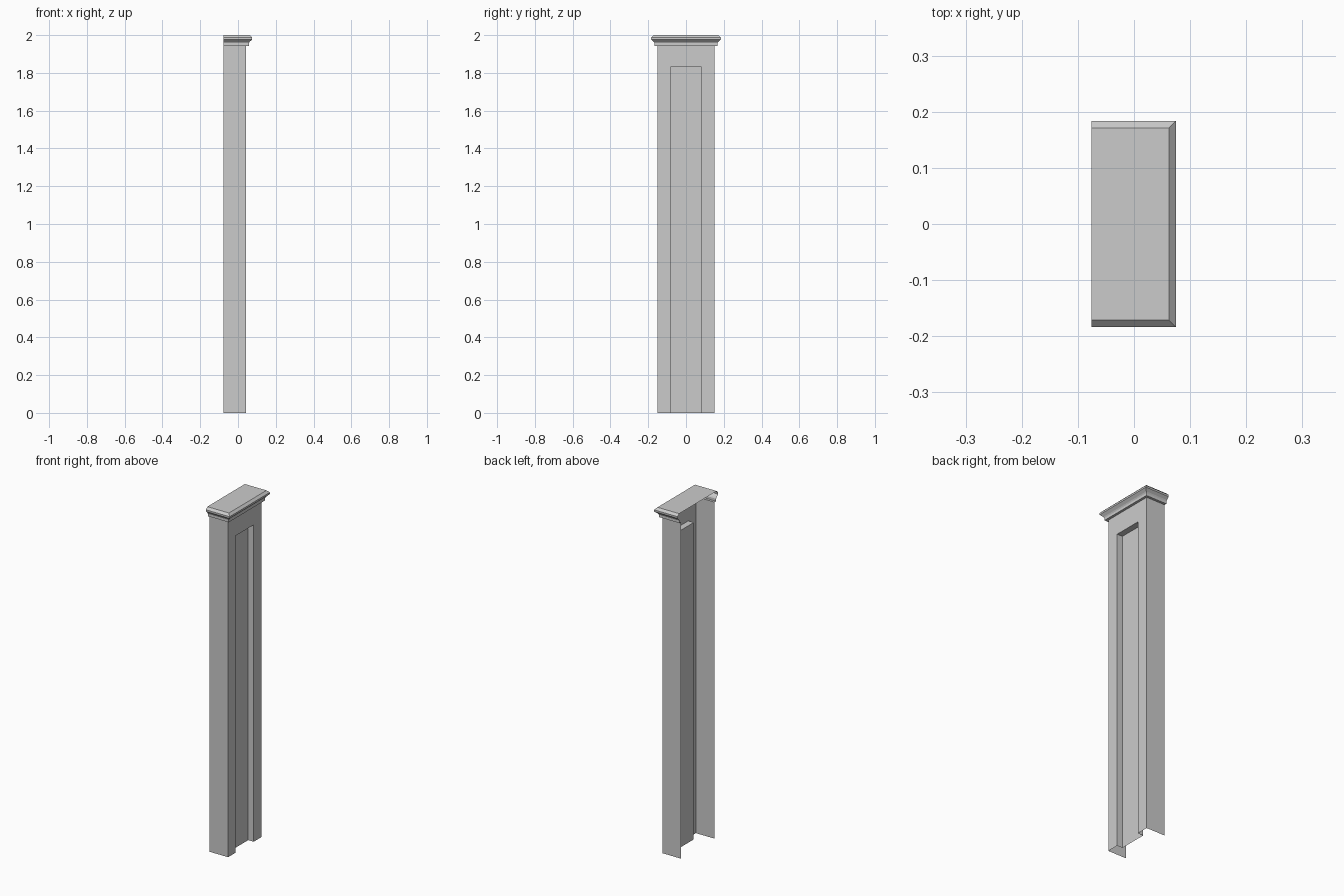
import bpy, bmesh

if "Cube" in bpy.data.objects:
    bpy.data.objects.remove(bpy.data.objects["Cube"])

BACK, FRONT, HALF = -0.076, 0.043, 0.152      # shaft: open back, face, half width
NECK, TOP = 1.943, 2.0
PANEL_HALF, PANEL_TOP, DEPTH = 0.082, 1.83, 0.035


def make_object(name, bm):
    bmesh.ops.remove_doubles(bm, verts=bm.verts, dist=1e-5)
    bmesh.ops.recalc_face_normals(bm, faces=bm.faces)
    mesh = bpy.data.meshes.new(name)
    bm.to_mesh(mesh)
    bm.free()
    obj = bpy.data.objects.new(name, mesh)
    bpy.context.collection.objects.link(obj)
    return obj


def face(bm, *points):
    return bm.faces.new([bm.verts.new(p) for p in points])


def ring(offset, z):
    """Three-sided path around the shaft, open at the back."""
    x, y = FRONT + offset, HALF + offset
    return [(BACK, -y, z), (x, -y, z), (x, y, z), (BACK, y, z)]


# Shaft: two sides, a face frame and a recessed panel, open at back and bottom
bm = bmesh.new()
inner = FRONT - DEPTH
for s in (-1, 1):
    h, p = s * HALF, s * PANEL_HALF
    face(bm, (BACK, h, 0), (FRONT, h, 0), (FRONT, h, NECK), (BACK, h, NECK))
    face(bm, (FRONT, h, 0), (FRONT, p, 0), (FRONT, p, PANEL_TOP),
         (FRONT, 0, PANEL_TOP), (FRONT, 0, NECK), (FRONT, h, NECK))
    face(bm, (FRONT, p, 0), (inner, p, 0), (inner, p, PANEL_TOP), (FRONT, p, PANEL_TOP))
    face(bm, (inner, p, 0), (inner, 0, 0), (inner, 0, PANEL_TOP), (inner, p, PANEL_TOP))
    face(bm, (FRONT, p, PANEL_TOP), (inner, p, PANEL_TOP),
         (inner, 0, PANEL_TOP), (FRONT, 0, PANEL_TOP))
bmesh.ops.remove_doubles(bm, verts=bm.verts, dist=1e-5)
bmesh.ops.dissolve_limit(bm, angle_limit=0.01, verts=bm.verts, edges=bm.edges)
make_object("pilaster_shaft", bm)

# Capital: moulding profile swept around three sides, closed on top
profile = [(0, NECK), (0.014, NECK), (0.014, 1.957), (0.018, 1.964),
           (0.032, 1.977), (0.032, 1.987), (0.019, TOP)]
bm = bmesh.new()
rings = [ring(*p) for p in profile]
for low, high in zip(rings, rings[1:]):
    for i in range(3):
        face(bm, low[i], low[i + 1], high[i + 1], high[i])
face(bm, *rings[-1])
make_object("pilaster_capital", bm)
